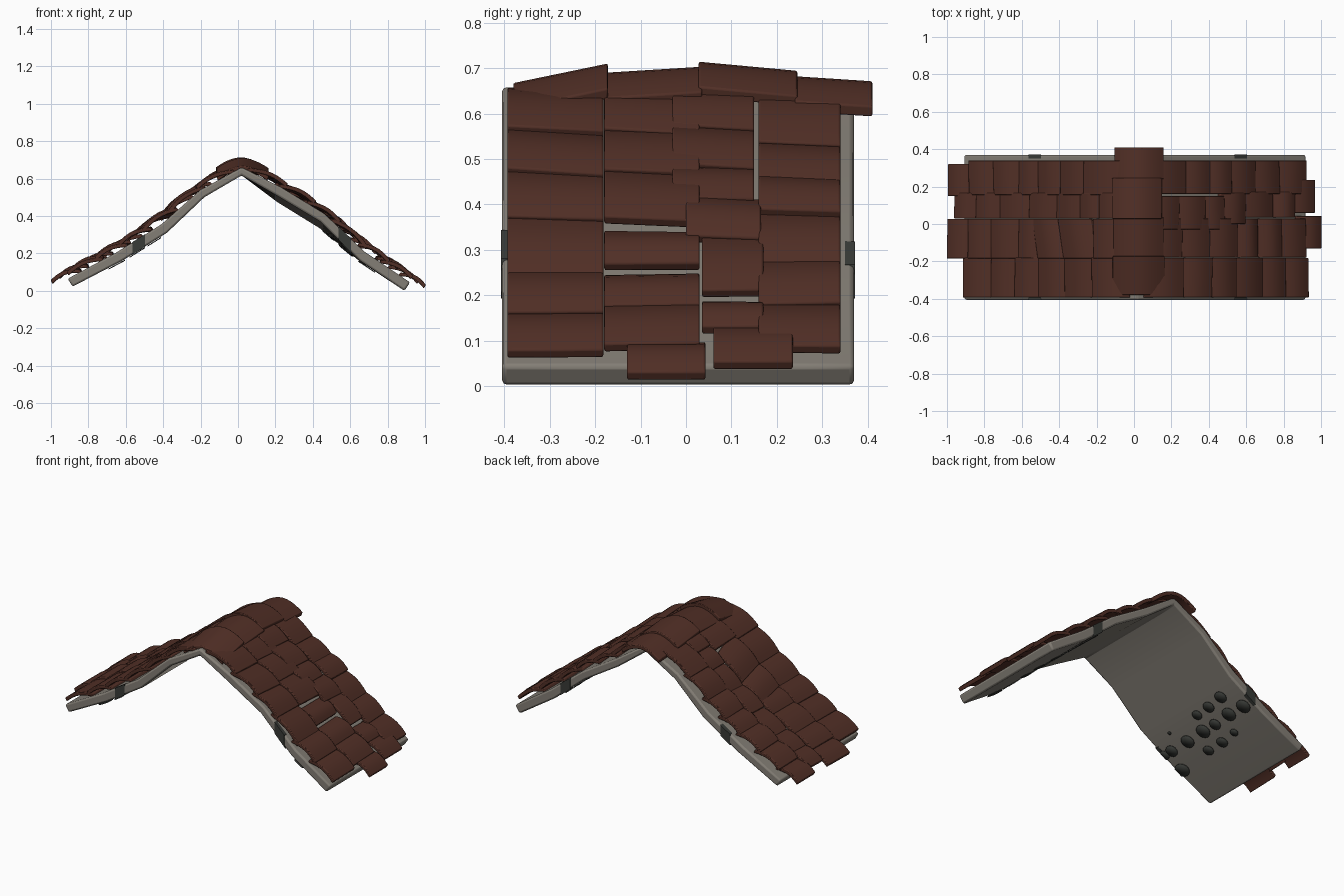
import bpy, bmesh, math, random

if "Cube" in bpy.data.objects:
    bpy.data.objects.remove(bpy.data.objects["Cube"])
random.seed(4)

def material(name, rgb):
    m = bpy.data.materials.new(name)
    m.diffuse_color = (*rgb, 1)
    m.use_nodes = True
    m.node_tree.nodes["Principled BSDF"].inputs["Base Color"].default_value = m.diffuse_color
    return m

TILE = material("brown_tile", (0.082, 0.028, 0.019))
STONE = material("warm_grey_board", (0.23, 0.21, 0.18))
DARK = material("dark_grey_patch", (0.04, 0.043, 0.038))

# Roof board profile, (x, z) along lower and upper side
LOW = [(-.885, .022), (-.62, .16), (-.38, .31), (-.18, .50), (.02, .617),
       (.21, .49), (.44, .35), (.65, .16), (.89, .0)]
UP = [(-.91, .065), (-.65, .205), (-.41, .355), (-.2, .54), (.02, .66),
      (.23, .535), (.46, .395), (.675, .21), (.92, .045)]
Y0, Y1 = -.405, .37

def height(pts, x, y=0):
    """Height of a profile at x, extended past the eaves; right side sags to the back."""
    i = 0
    while i < len(pts) - 2 and x > pts[i + 1][0]:
        i += 1
    (xa, za), (xb, zb) = pts[i], pts[i + 1]
    z = za + (zb - za) * (x - xa) / (xb - xa)
    if .02 < x < .67:
        z -= .022 * y / .4 * math.sin(math.pi * (x - .02) / .65)
    return z

def finish(name, bm, mat, bevel=0):
    bmesh.ops.recalc_face_normals(bm, faces=bm.faces)
    me = bpy.data.meshes.new(name)
    bm.to_mesh(me)
    bm.free()
    me.materials.append(mat)
    ob = bpy.data.objects.new(name, me)
    bpy.context.collection.objects.link(ob)
    if bevel:
        b = ob.modifiers.new("soft_edges", 'BEVEL')
        b.width, b.segments, b.limit_method = bevel, 2, 'ANGLE'
        b.angle_limit = math.radians(50)
    bpy.ops.object.select_all(action='DESELECT')
    ob.select_set(True)
    bpy.context.view_layer.objects.active = ob
    bpy.ops.object.shade_smooth_by_angle(angle=math.radians(35))
    return ob

def loft(name, sections, mat, bevel=0):
    """Solid from sections of (upper points, lower points), each point x, y, z."""
    bm = bmesh.new()
    rows = [([bm.verts.new(p) for p in u], [bm.verts.new(p) for p in l]) for u, l in sections]
    n = len(rows[0][0])
    for (ua, la), (ub, lb) in zip(rows, rows[1:]):
        for i in range(n - 1):
            bm.faces.new((ua[i], ua[i + 1], ub[i + 1], ub[i]))
            bm.faces.new((la[i], lb[i], lb[i + 1], la[i + 1]))
        for i in (0, n - 1):
            bm.faces.new((ua[i], ub[i], lb[i], la[i]))
    for u, l in (rows[0], rows[-1]):
        for i in range(n - 1):
            bm.faces.new((u[i], u[i + 1], l[i + 1], l[i]))
    return finish(name, bm, mat, bevel)

# Bent roof board
ys = [Y0 + (Y1 - Y0) * k / 6 for k in range(7)]
loft("roof_board", [([(x, y, height(UP, x, y)) for x, _ in UP],
                     [(x, y, height(LOW, x, y)) for x, _ in LOW]) for y in ys], STONE, .01)

# Arched tiles lying on the slopes
def tile(name, x_up, x_down, y0, y1, skew=0, lift=0, tuck=.03):
    side = 1 if x_down > 0 else -1
    x_up -= side * tuck
    sections = []
    for k, y in enumerate((y0, y1)):
        dx = skew * k
        a, b = x_up + dx, x_down + dx * .6
        za, zb = height(UP, a, y), height(UP, b, y)
        ln = math.hypot(b - a, zb - za)
        nx, nz = -(zb - za) / ln * side, abs(b - a) / ln
        up, low = [], []
        for i in range(8):
            t = i / 7
            off = .014 + .022 * t + .022 * math.sin(math.pi * t) + lift
            x, z = a + (b - a) * t, za + (zb - za) * t
            up.append((x + nx * off, y, z + nz * off))
            off -= .022
            low.append((x + nx * off, y, z + nz * off))
        sections.append((up, low))
    loft(name, sections, TILE, .004)

# Each course: y range, tile edges from the ridge down to the eave
LEFT = [(-.393, -.178, [-.05, -.21, -.35, -.49, -.62, -.75, -.9]),
        (-.185, .028, [-.05, -.2, -.35, -.49, -.6, -.745, -.87, -.985]),
        (.03, .165, [-.05, -.17, -.27, -.40, -.54, -.70, -.83, -.945]),
        (.155, .34, [-.05, -.25, -.37, -.49, -.6, -.73, -.865])]
RIGHT = [(-.393, -.182, [.08, .25, .40, .53, .67, .79, .915]),
         (-.18, .03, [.08, .24, .39, .53, .64, .77, .9]),
         (-.03, .15, [.08, .22, .36, .47]),
         (.0, .165, [.47, .57]),
         (.035, .17, [.57, .72, .84]),
         (.16, .34, [.08, .26, .39, .5, .63, .76, .9])]
for label, courses in (("left", LEFT), ("right", RIGHT)):
    for c, (y0, y1, edges) in enumerate(courses):
        for r, (a, b) in enumerate(zip(edges, edges[1:])):
            skew = random.uniform(-.008, .008)
            if label == "left" and c == 1 and r in (1, 2):
                skew = -.05                       # slipped tiles
            gap = label == "right" and (c, r) in ((1, 4), (1, 3), (4, 1))
            tile(f"{label}_tile_{c}_{r}", a, b, y0, y1, skew,
                 random.uniform(-.004, .006) + .003 * (c % 2), -.012 if gap else .03)

# Loose tiles overhanging the eaves
tile("eave_tile_right_front", .89, .985, -.13, .043)
tile("eave_tile_right_back", .83, .95, .06, .235)
tile("eave_tile_left_back", -.87, -.98, .15, .32)

# Ridge caps: y range, front and back crest height, x range
CAPS = [(-.38, -.172, .667, .71, -.115, .165), (-.175, .035, .69, .703, -.11, .16),
        (.028, .245, .714, .694, -.12, .15), (.24, .41, .682, .671, -.105, .16)]
for n, (y0, y1, z0, z1, xa, xb) in enumerate(CAPS):
    secs = []
    for y, z in ((y0, z0), (y1, z1)):
        up, low = [], []
        for i in range(11):
            s = i / 5 - 1
            x = (xa + xb) / 2 + s * (xb - xa) / 2
            zz = z - .055 * abs(s) ** 1.8
            up.append((x, y, zz))
            low.append((x - s * .008, y, zz - .024))
        secs.append((up, low))
    loft(f"ridge_cap_{n}", secs, TILE, .004)

# Dark patches under each slope: position across, position down slope, radius
SPOTS = [(.02, .63, .03), (.10, .63, .036), (.277, .63, .04), (.455, .625, .042),
         (.585, .626, .034), (.75, .617, .042), (.906, .62, .042), (.515, .533, .03),
         (.65, .528, .034), (.80, .515, .036), (.05, .75, .045), (.368, .73, .032),
         (.52, .73, .034), (.67, .717, .024), (.2, .54, .01)]
for label, side in (("left", -1), ("right", 1)):
    bm = bmesh.new()
    for v, u, r in SPOTS:
        cx, cy = .02 + side * u * .9, Y0 + v * (Y1 - Y0)
        ring = []
        for k in range(14):
            a = 2 * math.pi * k / 14
            x = cx + r * .85 * math.cos(a)
            y = min(max(cy + r * math.sin(a), Y0 + .004), Y1 - .004)
            ring.append(bm.verts.new((x, y, height(LOW, x, y) - .003)))
        mid = bm.verts.new((cx, cy, height(LOW, cx, cy) - .003))
        for k in range(14):
            bm.faces.new((ring[k], mid, ring[(k + 1) % 14]))
    for f in bm.faces:
        f.normal_update()
        if f.normal.z > 0:
            f.normal_flip()
    ob = finish(f"{label}_underside_patches", bm, DARK)
    s = ob.modifiers.new("plate", 'SOLIDIFY')
    s.thickness, s.offset = .005, -1
    # Dark band across the board's front and back edge
    for end, ya, yb in (("front", Y0 - .002, Y0 + .02), ("back", Y1 - .02, Y1 + .002)):
        xs = [side * .55 + .02 + d for d in (-.033, 0, .033)]
        loft(f"{label}_{end}_edge_band",
             [([(x, y, height(UP, x, y) + .002) for x in xs],
               [(x, y, height(LOW, x, y) - .002) for x in xs]) for y in (ya, yb)], DARK)
